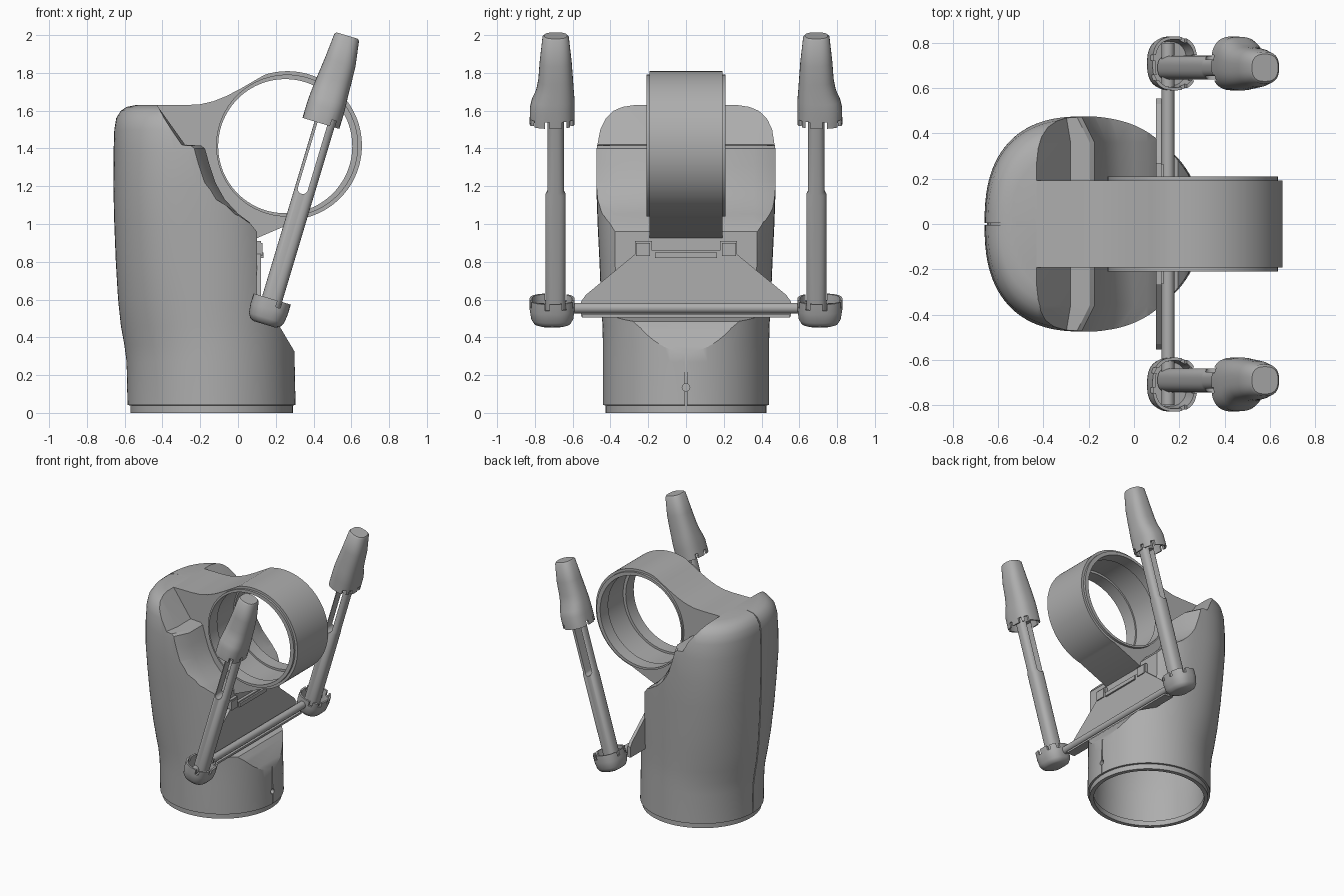
import bpy
import bmesh
from math import cos, sin, pi, radians
from mathutils import Matrix, Vector

if "Cube" in bpy.data.objects:
    bpy.data.objects.remove(bpy.data.objects["Cube"])

grey = bpy.data.materials.new("plain_grey")
grey.use_nodes = True
grey.diffuse_color = (0.42, 0.42, 0.42, 1)
grey.node_tree.nodes["Principled BSDF"].inputs["Base Color"].default_value = (0.42, 0.42, 0.42, 1)


def loft(name, rings, matrix=Matrix()):
    """Skin a row of equal-length point rings and close both ends."""
    bm = bmesh.new()
    rows = [[bm.verts.new(matrix @ Vector(p)) for p in ring] for ring in rings]
    count = len(rows[0])
    for a, b in zip(rows, rows[1:]):
        for i in range(count):
            j = (i + 1) % count
            bm.faces.new((a[i], a[j], b[j], b[i]))
    bm.faces.new(rows[0])
    bm.faces.new(rows[-1])
    bmesh.ops.recalc_face_normals(bm, faces=bm.faces)
    mesh = bpy.data.meshes.new(name)
    bm.to_mesh(mesh)
    bm.free()
    mesh.materials.append(grey)
    obj = bpy.data.objects.new(name, mesh)
    bpy.context.collection.objects.link(obj)
    return obj


def oval(z, cx, cy, hx, hy, power=2.0, count=64):
    """Horizontal superellipse ring."""
    def bend(v):
        return abs(v) ** (2 / power) * (1 if v >= 0 else -1)
    angles = [2 * pi * i / count for i in range(count)]
    return [(cx + hx * bend(cos(a)), cy + hy * bend(sin(a)), z) for a in angles]


def prism(name, outline, y0, y1):
    return loft(name, [[(x, y, z) for x, z in outline] for y in (y0, y1)])


def disc(name, cx, cz, r, half, count=96):
    pts = [(cx + r * cos(2 * pi * i / count), cz + r * sin(2 * pi * i / count)) for i in range(count)]
    return prism(name, pts, -half, half)


def box(name, x0, x1, y0, y1, z0, z1, matrix=Matrix()):
    return loft(name, [[(x0, y0, z), (x1, y0, z), (x1, y1, z), (x0, y1, z)] for z in (z0, z1)], matrix)


def combine(obj, other, operation="DIFFERENCE"):
    mod = obj.modifiers.new("combine", "BOOLEAN")
    mod.operation = operation
    mod.solver = "EXACT"
    mod.object = other
    bpy.context.view_layer.objects.active = obj
    bpy.ops.object.modifier_apply(modifier=mod.name)
    bpy.data.objects.remove(other)


def smooth(obj, angle=32):
    bpy.ops.object.select_all(action="DESELECT")
    obj.select_set(True)
    bpy.context.view_layer.objects.active = obj
    bpy.ops.object.shade_smooth_by_angle(angle=radians(angle))


# Body shell: z, back x, front x, half width, squareness
BODY = [
    (0.0, -0.57, 0.29, 0.425, 2), (0.04, -0.57, 0.29, 0.425, 2), (0.041, -0.585, 0.305, 0.44, 2),
    (0.27, -0.59, 0.30, 0.44, 2), (0.36, -0.602, 0.30, 0.44, 2), (0.46, -0.62, 0.295, 0.442, 2.05),
    (0.6, -0.635, 0.28, 0.45, 2.15), (0.8, -0.647, 0.26, 0.458, 2.3), (1.0, -0.655, 0.24, 0.468, 2.4),
    (1.2, -0.66, 0.22, 0.475, 2.5), (1.38, -0.659, 0.22, 0.475, 2.5), (1.5, -0.655, 0.21, 0.463, 2.5),
    (1.56, -0.645, 0.2, 0.443, 2.5), (1.6, -0.62, 0.18, 0.41, 2.5), (1.62, -0.59, 0.15, 0.37, 2.5),
    (1.63, -0.54, 0.1, 0.32, 2.5)]


def body_loft(name, inset, top=2.0):
    rings = [oval(z, (a + b) / 2, 0, (b - a) / 2 - inset, w - inset, n, 96)
             for z, a, b, w, n in BODY if z < top]
    if inset > 0.02:
        rings[0] = [(x, y, -0.1) for x, y, z in rings[0]]
    return loft(name, rings)


def carve(obj, shift):
    """Cut the front of the body; the saddle widens toward the sides."""
    low = [(0.6, 0.32), (0.302, 0.32), (0.225, 0.45), (0.195, 0.485), (0.1, 0.505), (0.1, 0.96)]
    saddle = [(0.06, 1.01), (0.0, 1.055), (-0.07, 1.13), (-0.12, 1.22), (-0.15, 1.31), (-0.175, 1.4), (-0.195, 1.415)]
    high = [(-0.28, 1.42), (-0.43, 1.63), (-0.48, 1.7), (0.6, 1.7)]
    rings = []
    for y, spread in ((-0.6, 0.12), (-0.36, 0), (0.36, 0), (0.6, 0.12)):
        pts = low + [(x - spread * min(1, (z - 0.96) * 5), z) for x, z in saddle]
        pts += [(min(x, -0.2 - spread), z) if z < 1.5 else (x, z) for x, z in high]
        rings.append([(x - shift, y, z) for x, z in pts])
    combine(obj, loft("carver", rings))


body = body_loft("body_shell", 0)
carve(body, 0)
cavity = body_loft("cavity", 0.03, 1.3)
carve(cavity, 0.035)
combine(body, cavity)
# Narrow seam down the back and top, with a slit and drain hole at the front
seam = box("seam", -0.8, -0.44, -0.005, 0.005, 0.05, 1.7)
combine(seam, body_loft("seam_core", 0.01))
combine(body, seam)
combine(body, box("slit", 0.293, 0.4, -0.004, 0.004, -0.01, 0.4))
hole = loft("hole", [[(x, 0.02 * cos(i * pi / 8), 0.135 + 0.02 * sin(i * pi / 8)) for i in range(16)]
                     for x in (0.2, 0.4)])
combine(body, hole)
smooth(body)

# Holder ring with the neck that blends into the body
arc = [(0.262 + 0.394 * cos(radians(a)), 1.415 + 0.394 * sin(radians(a))) for a in range(108, -79, -3)]
neck = [(-0.5, 1.2), (-0.5, 1.622), (-0.43, 1.63), (-0.27, 1.63), (-0.2, 1.634), (-0.13, 1.65),
        (-0.06, 1.678), (0.02, 1.72), (0.08, 1.755)]
ring = prism("holder_ring", neck + arc + [(0.1, 0.925), (0.05, 0.92), (-0.2, 1.05)], -0.192, 0.192)
combine(ring, disc("rim", 0.26, 1.415, 0.376, 0.21), "UNION")
combine(ring, disc("bore", 0.25, 1.412, 0.355, 0.4))
combine(ring, disc("bore_groove", 0.256, 1.413, 0.372, 0.11))
smooth(ring)

# Folding panel with its latch and lower lip
half = [(0.27, 0.91), (0.27, 0.84), (0.3, 0.815), (0.53, 0.625), (0.555, 0.59), (0.555, 0.51)]
edge = half + [(-y, z) for y, z in reversed(half)]
panel = loft("folding_panel", [[(x, y, z) for y, z in edge] for x in (0.098, 0.122)])
combine(panel, box("latch_gap", 0.05, 0.2, -0.18, 0.18, 0.86, 0.95))
box("latch", 0.09, 0.135, -0.165, 0.165, 0.82, 0.85)
box("panel_lip", 0.1, 0.17, -0.55, 0.55, 0.505, 0.52)
for side, word in ((1, "left"), (-1, "right")):
    box(word + "_latch_post", 0.09, 0.13, side * 0.19, side * 0.265, 0.83, 0.9)

# Hinge rod across the front
rod = loft("hinge_rod", [[(0.15 + 0.028 * cos(i * pi / 12), y, 0.555 + 0.028 * sin(i * pi / 12))
                          for i in range(24)] for y in (-0.8, 0.8)])
smooth(rod)


def side_arm(side, word):
    frame = Matrix.Translation((0.165, side * 0.69, 0.55)) @ Matrix.Rotation(radians(16.7), 4, "Y")

    def part(name, sections):
        # Section: height, centre x, half x, inner reach, outer reach
        rings = [oval(z, cx, side * (out - inn) / 2, hx, (inn + out) / 2, 2.6, 48)
                 for z, cx, hx, inn, out in sections]
        return loft(word + name, rings, frame)

    # Slotted bar
    bar = part("_arm_bar", [(-0.03, 0, 0.055, 0.053, 0.053), (0.64, 0, 0.055, 0.053, 0.053),
                            (0.655, 0, 0.055, 0.044, 0.044), (1.15, 0, 0.055, 0.044, 0.044)])
    slot = [(0.027 * cos(radians(a)) - 0.012, 0.66 + 0.027 * sin(radians(a))) for a in range(180, 361, 20)]
    slot += [(0.015, 1.03), (-0.039, 1.03)]
    combine(bar, loft("slot", [[(x, y, z) for x, z in slot] for y in (-0.2, 0.2)], frame))
    smooth(bar)

    # Hollow foot cup
    cup = part("_foot_cup", [(-0.085, 0, 0.06, 0.055, 0.09), (-0.075, 0, 0.082, 0.08, 0.115),
                             (-0.05, 0, 0.097, 0.094, 0.13), (0.0, 0, 0.103, 0.1, 0.138),
                             (0.055, 0, 0.103, 0.1, 0.138), (0.055, 0, 0.09, 0.087, 0.125),
                             (-0.05, 0, 0.085, 0.08, 0.115)])
    # Hollow tip cap that tapers upward
    cap = part("_tip_cap", [(1.505, -0.02, 0.06, 0.06, 0.06), (1.495, -0.02, 0.068, 0.07, 0.07),
                            (1.36, -0.015, 0.084, 0.085, 0.085), (1.26, -0.018, 0.092, 0.092, 0.092),
                            (1.2, -0.02, 0.096, 0.096, 0.104), (1.15, -0.02, 0.1, 0.1, 0.126),
                            (1.11, -0.02, 0.102, 0.1, 0.136), (1.02, -0.02, 0.102, 0.1, 0.138),
                            (1.02, -0.02, 0.09, 0.087, 0.125), (1.12, -0.02, 0.085, 0.085, 0.115)])
    # Notches in both open edges
    for shell, z0, z1 in ((cup, 0.02, 0.1), (cap, 0.98, 1.055)):
        for y in (-0.045, 0.045):
            combine(shell, box("notch", -0.2, 0.2, y - 0.012, y + 0.012, z0, z1, frame))
        combine(shell, box("notch", 0.03, 0.055, -0.2, 0.2, z0, z1, frame))
        smooth(shell, 40)


for side, word in ((1, "left"), (-1, "right")):
    side_arm(side, word)
